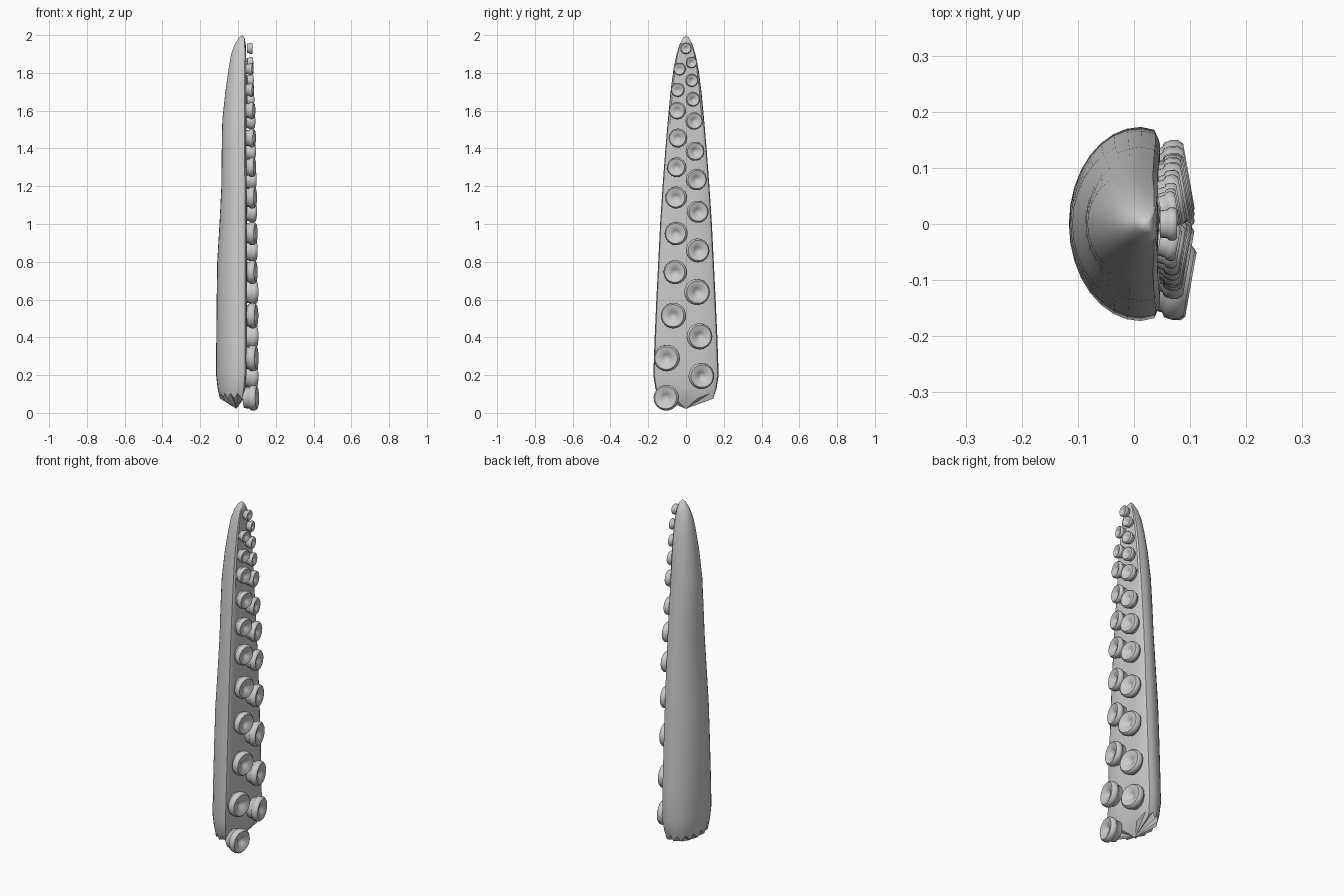
import bpy, bmesh, math
from mathutils import Matrix, Vector

if "Cube" in bpy.data.objects:
    bpy.data.objects.remove(bpy.data.objects["Cube"])

grey = bpy.data.materials.new("soft grey")
grey.diffuse_color = (0.6, 0.6, 0.6, 1)
grey.use_nodes = True
grey.node_tree.nodes["Principled BSDF"].inputs["Base Color"].default_value = grey.diffuse_color


def finish(name, bm, angle):
    bmesh.ops.recalc_face_normals(bm, faces=bm.faces)
    me = bpy.data.meshes.new(name)
    bm.to_mesh(me)
    bm.free()
    ob = bpy.data.objects.new(name, me)
    bpy.context.collection.objects.link(ob)
    me.materials.append(grey)
    bpy.ops.object.select_all(action='DESELECT')
    ob.select_set(True)
    bpy.context.view_layer.objects.active = ob
    bpy.ops.object.shade_smooth_by_angle(angle=math.radians(angle))
    return ob


# Tentacle body: D-shaped rings (z, half width, back x, flat front x)
RINGS = [(0.09, 0.148, -0.098, 0.030), (0.13, 0.162, -0.108, 0.038),
         (0.20, 0.173, -0.116, 0.044), (0.40, 0.166, -0.115, 0.046),
         (0.60, 0.157, -0.113, 0.046), (0.80, 0.147, -0.110, 0.046),
         (1.00, 0.137, -0.098, 0.045), (1.20, 0.124, -0.088, 0.044),
         (1.40, 0.109, -0.086, 0.043), (1.55, 0.096, -0.083, 0.042),
         (1.70, 0.082, -0.067, 0.042), (1.82, 0.066, -0.050, 0.042),
         (1.90, 0.050, -0.036, 0.041), (1.95, 0.034, -0.018, 0.039),
         (1.985, 0.016, 0.004, 0.033)]


def section(w, back, front):
    cx = front - 0.4 * min(w, 0.08)
    pts = [(cx + (cx - back) * math.cos(t), w * math.sin(t))
           for t in (math.pi * (0.5 + i / 16) for i in range(17))]
    d = front - cx
    side = [(cx + 0.75 * d, 0.97 * w), (front, 0.87 * w), (front + 0.001, 0.4 * w)]
    return pts + [(x, -y) for x, y in side] + [(front + 0.002, 0)] + side[::-1]


bm = bmesh.new()
loops = []
for n, (z, w, b, f) in enumerate(RINGS):
    # the lowest ring has a jagged edge
    loops.append([bm.verts.new((x, y, z + (0.014 * (-1) ** i if n == 0 else 0)))
                  for i, (x, y) in enumerate(section(w, b, f))])
count = len(loops[0])
for lo, hi in zip(loops, loops[1:]):
    for i in range(count):
        j = (i + 1) % count
        bm.faces.new((lo[i], lo[j], hi[j], hi[i]))
tip = bm.verts.new((0.022, 0, 2.0))
root = bm.verts.new((-0.008, 0, 0.022))
for i in range(count):
    j = (i + 1) % count
    bm.faces.new((loops[-1][i], loops[-1][j], tip))
    bm.faces.new((loops[0][j], loops[0][i], root))
finish("tentacle_body", bm, 35)

# Suckers: lathed cups (y, z, radius) in two staggered rows and one at the tip
LEFT = [(-0.108, 0.08, 0.068), (-0.105, 0.29, 0.070), (-0.070, 0.515, 0.068),
        (-0.060, 0.745, 0.063), (-0.055, 0.95, 0.062), (-0.055, 1.14, 0.058),
        (-0.052, 1.30, 0.052), (-0.045, 1.455, 0.050), (-0.048, 1.60, 0.046),
        (-0.045, 1.71, 0.037), (-0.035, 1.82, 0.033)]
RIGHT = [(0.085, 0.195, 0.069), (0.075, 0.405, 0.069), (0.062, 0.64, 0.069),
         (0.065, 0.86, 0.063), (0.065, 1.065, 0.058), (0.058, 1.235, 0.056),
         (0.050, 1.385, 0.050), (0.045, 1.545, 0.046), (0.038, 1.66, 0.038),
         (0.032, 1.76, 0.034), (0.030, 1.855, 0.030)]
# cup profile: (radius, depth from the rim), in units of the sucker radius
CUP = [(0.80, -1.0), (0.86, -0.55), (0.97, -0.48), (1.0, -0.3), (0.97, -0.12),
       (0.86, 0.0), (0.70, -0.03), (0.48, -0.10), (0.30, -0.2), (0.16, -0.32)]
SEG = 24


def sucker(name, y, z, r):
    bm = bmesh.new()
    side = (y > 0) - (y < 0)
    tilt = Matrix.Rotation(math.radians(10 * side), 3, 'Z')
    rim = Vector((0.060 + 0.55 * r, y, z))
    if z < 0.1:
        rim.x += 0.004
    rings = [[bm.verts.new(rim + tilt @ Vector((d * r, p * r * math.cos(a), p * r * math.sin(a))))
              for a in (2 * math.pi * i / SEG for i in range(SEG))] for p, d in CUP]
    for a, b in zip(rings, rings[1:]):
        for i in range(SEG):
            j = (i + 1) % SEG
            bm.faces.new((a[i], a[j], b[j], b[i]))
    bm.faces.new(rings[0])
    bm.faces.new(rings[-1])
    finish(name, bm, 50)


for label, row in (("left", LEFT), ("right", RIGHT), ("tip", [(0.0, 1.93, 0.030)])):
    for n, (y, z, r) in enumerate(row):
        sucker(f"sucker_{label}_{n + 1}", y, z, r)
